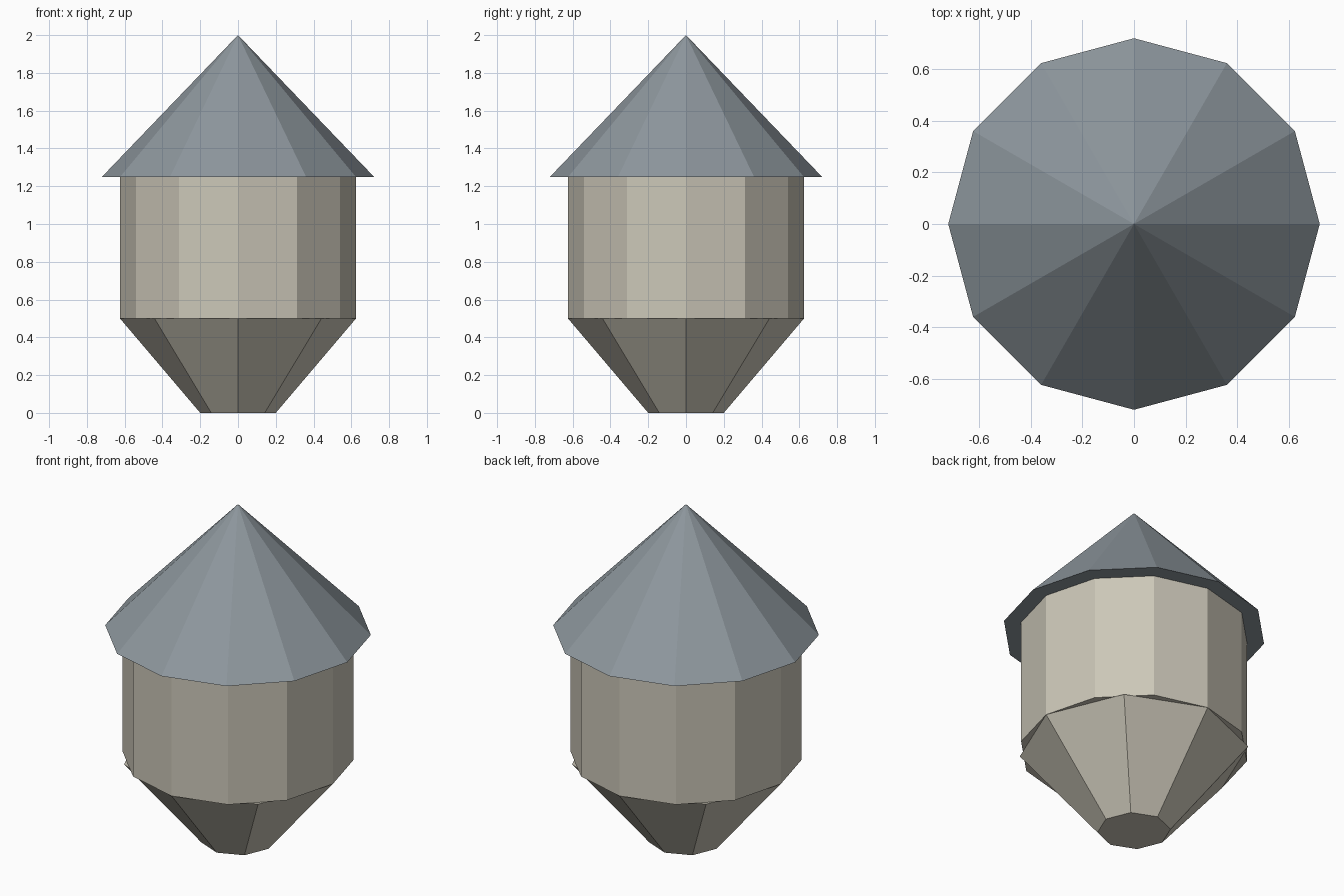
import bpy

if "Cube" in bpy.data.objects:
    bpy.data.objects.remove(bpy.data.objects["Cube"])


def material(name, color):
    mat = bpy.data.materials.new(name)
    mat.diffuse_color = (*color, 1)
    mat.use_nodes = True
    mat.node_tree.nodes["Principled BSDF"].inputs["Base Color"].default_value = mat.diffuse_color
    return mat


def frustum(name, sides, r_bottom, r_top, z0, z1, mat):
    bpy.ops.mesh.primitive_cone_add(vertices=sides, radius1=r_bottom, radius2=r_top,
                                    depth=z1 - z0, location=(0, 0, (z0 + z1) / 2))
    obj = bpy.context.object
    obj.name = name
    obj.data.materials.append(mat)
    return obj


shell = material("pale_shell", (0.60, 0.57, 0.48))
slate = material("slate_roof", (0.27, 0.31, 0.34))

# Eight-sided tapering funnel at the bottom
frustum("hopper_funnel", 8, 0.20, 0.625, 0.0, 0.5, shell)
# Twelve-sided drum
frustum("drum_body", 12, 0.625, 0.625, 0.5, 1.25, shell)
# Overhanging pointed roof
frustum("cone_roof", 12, 0.72, 0.0, 1.25, 2.0, slate)
